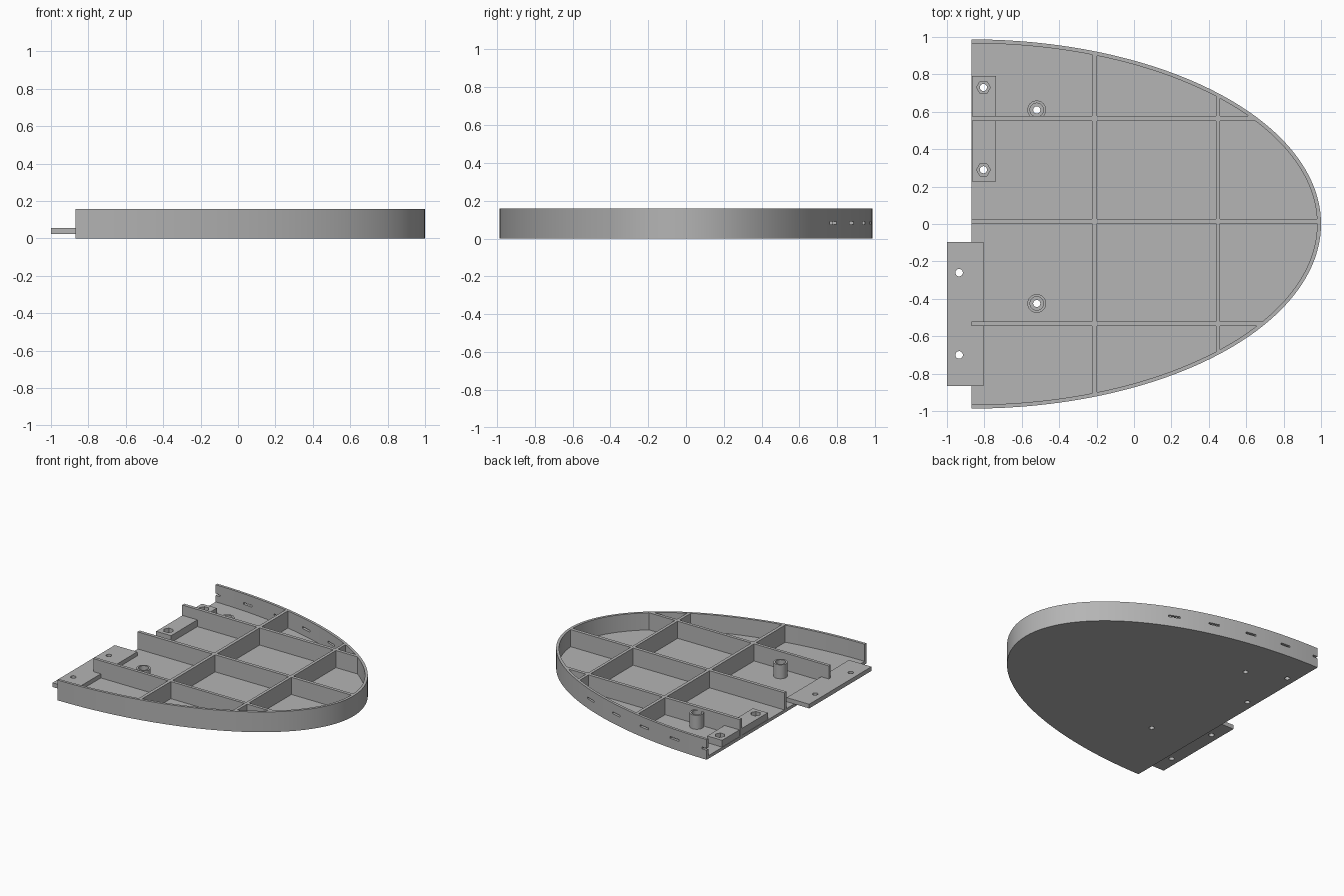
import bpy, bmesh, math

if "Cube" in bpy.data.objects:
    bpy.data.objects.remove(bpy.data.objects["Cube"], do_unlink=True)

EDGE = -0.87                 # open straight edge
RX, RY = 1.87, 0.987         # outer half-ellipse radii
WALL, FLOOR, TOP = 0.021, 0.024, 0.158

grey = bpy.data.materials.new("plain grey")
grey.use_nodes = True
grey.diffuse_color = (0.46, 0.46, 0.46, 1)
grey.node_tree.nodes["Principled BSDF"].inputs["Base Color"].default_value = grey.diffuse_color


def prism(name, outline, z0, z1):
    """Extrude a flat outline from z0 to z1."""
    bm = bmesh.new()
    face = bm.faces.new([bm.verts.new((x, y, z0)) for x, y in outline])
    new = bmesh.ops.extrude_face_region(bm, geom=[face])["geom"]
    for v in new:
        if isinstance(v, bmesh.types.BMVert):
            v.co.z = z1
    bmesh.ops.recalc_face_normals(bm, faces=bm.faces)
    mesh = bpy.data.meshes.new(name)
    bm.to_mesh(mesh)
    bm.free()
    mesh.materials.append(grey)
    ob = bpy.data.objects.new(name, mesh)
    bpy.context.collection.objects.link(ob)
    return ob


def block(name, x0, x1, y0, y1, z0, z1):
    return prism(name, [(x0, y0), (x1, y0), (x1, y1), (x0, y1)], z0, z1)


def disc(x, y, r, sides=32):
    return [(x + r * math.cos(math.tau * i / sides), y + r * math.sin(math.tau * i / sides))
            for i in range(sides)]


def half_ellipse(inset, steps=96):
    return [(EDGE + (RX - inset) * math.cos(a), (RY - inset) * math.sin(a))
            for a in (math.pi * (i / steps - 0.5) for i in range(steps + 1))]


def cut(ob, cutter):
    cutter.hide_render = True
    mod = ob.modifiers.new("cut", 'BOOLEAN')
    mod.operation, mod.solver, mod.object = 'DIFFERENCE', 'EXACT', cutter
    bpy.context.view_layer.objects.active = ob
    bpy.ops.object.modifier_apply(modifier=mod.name)
    bpy.data.objects.remove(cutter, do_unlink=True)


def drill(ob, x, y, r, z0=-0.1, z1=0.3, sides=32):
    cut(ob, prism("drill", disc(x, y, r, sides), z0, z1))


def smooth(ob):
    bpy.ops.object.select_all(action='DESELECT')
    ob.select_set(True)
    bpy.context.view_layer.objects.active = ob
    bpy.ops.object.shade_smooth_by_angle(angle=math.radians(30))


# Hole positions
bosses = [(-0.52, 0.61), (-0.52, -0.425)]
nuts = [(-0.805, 0.73), (-0.805, 0.29)]
tab_holes = [(-0.935, -0.26), (-0.935, -0.70)]

# Tray: floor and curved rim, open along the straight edge
tray = prism("tray", half_ellipse(0), 0, TOP)
inner = half_ellipse(WALL)
pocket = [(EDGE - 0.1, inner[0][1])] + inner + [(EDGE - 0.1, inner[-1][1])]
cut(tray, prism("pocket", pocket, FLOOR, 0.3))
for x, y in bosses + nuts:
    drill(tray, x, y, 0.019)

# Slots through the rim on the back side
for i in range(5):
    dx = 0.287 * i
    y = RY * math.sqrt(1 - (dx / RX) ** 2)
    cut(tray, block("slot", EDGE + dx - 0.04, EDGE + dx + 0.04, y - 0.07, y + 0.07, 0.075, 0.089))
smooth(tray)


# Ribs, ending inside the rim
def reach(v, r_along, r_across):
    m = WALL / 2
    return (r_along - m) * math.sqrt(1 - (v / (r_across - m)) ** 2)


for name, y0, y1 in (("back", 0.552, 0.578), ("middle", 0.002, 0.028), ("front", -0.546, -0.522)):
    prism(name + "_long_rib", [(EDGE, y0), (EDGE + reach(y0, RX, RY), y0),
                               (EDGE + reach(y1, RX, RY), y1), (EDGE, y1)], FLOOR - 0.005, TOP)
for name, x0, x1 in (("inner", -0.224, -0.199), ("outer", 0.438, 0.461)):
    h0, h1 = (reach(x - EDGE, RY, RX) for x in (x0, x1))
    prism(name + "_cross_rib", [(x0, -h0), (x1, -h1), (x1, h1), (x0, h0)], FLOOR - 0.005, TOP)

# Screw bosses with a counterbore
for i, (x, y) in enumerate(bosses):
    boss = prism(f"boss_{i + 1}", disc(x, y, 0.05, 40), FLOOR - 0.005, 0.133)
    drill(boss, x, y, 0.019)
    drill(boss, x, y, 0.036, 0.085, 0.3)
    smooth(boss)

# Nut block with hexagonal pockets
nut_block = block("nut_block", -0.867, -0.738, 0.227, 0.792, FLOOR - 0.003, 0.077)
for x, y in nuts:
    drill(nut_block, x, y, 0.019)
    drill(nut_block, x, y, 0.037, 0.045, 0.3, 6)
smooth(nut_block)

# Joining tab overhanging the straight edge
tab = block("joining_tab", -1.0, -0.805, -0.865, -0.095, 0.023, 0.056)
for x, y in tab_holes:
    drill(tab, x, y, 0.02)
smooth(tab)
